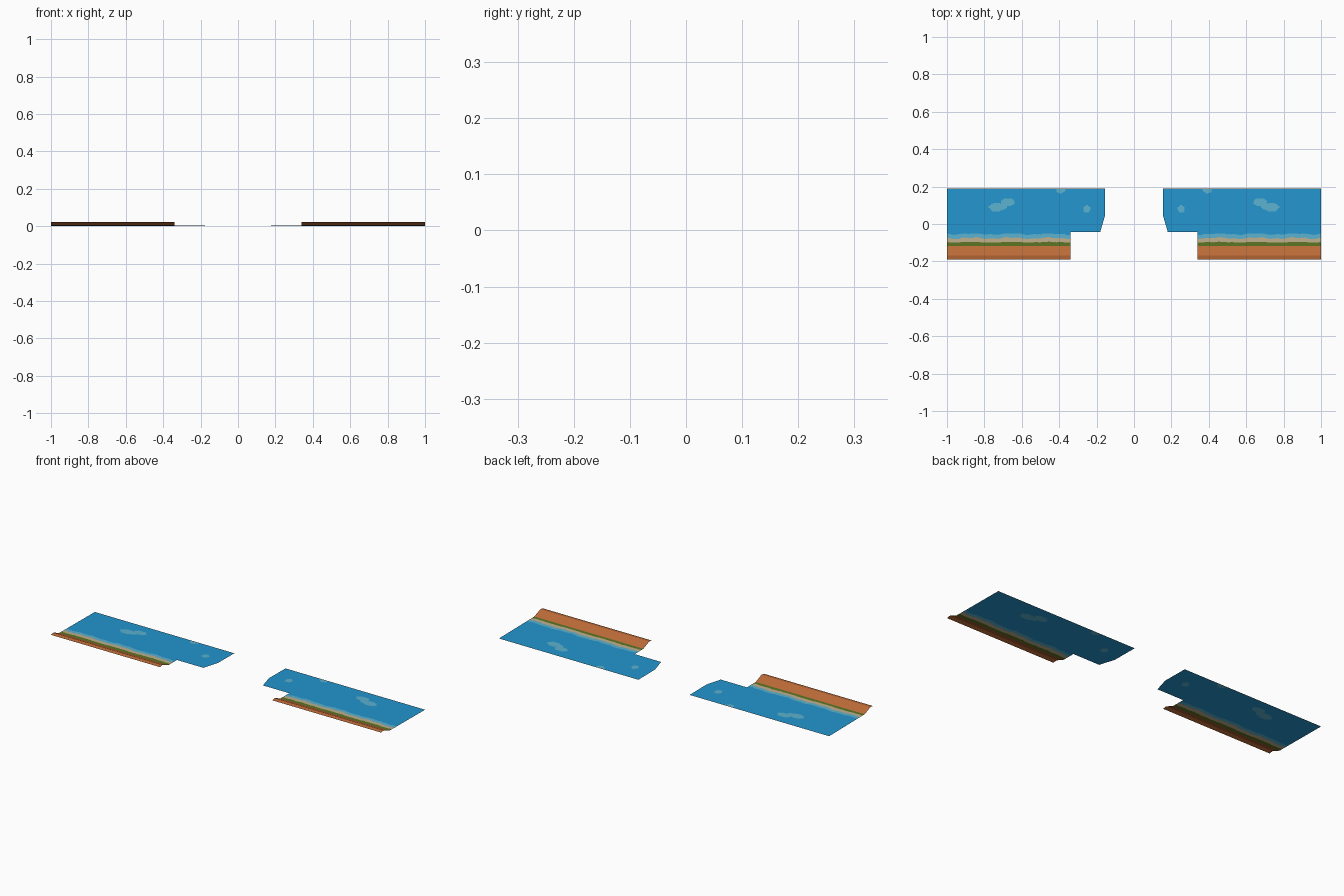
import bpy, bmesh, math, random
from mathutils import Vector

if "Cube" in bpy.data.objects:
    bpy.data.objects.remove(bpy.data.objects["Cube"])
random.seed(4)


def material(name, rgb):
    m = bpy.data.materials.new(name)
    lin = [((c / 255 + 0.055) / 1.055) ** 2.4 for c in rgb]
    m.diffuse_color = (*lin, 1)
    m.use_nodes = True
    m.node_tree.nodes["Principled BSDF"].inputs["Base Color"].default_value = m.diffuse_color
    return m


MATS = [material("sea blue", (35, 150, 207)), material("shallow blue", (92, 178, 207)),
        material("sand", (192, 176, 140)), material("grass green", (92, 118, 35)),
        material("earth orange", (188, 107, 55))]
SEA, SHALLOW, SAND, GRASS, EARTH = range(5)

# cross-section of the coast: (y, z) from front lip to open sea
PROFILE = [(-0.19, 0.020), (-0.168, 0.0235), (-0.117, 0.003), (0.19, 0.0)]


def height(y):
    for (y0, z0), (y1, z1) in zip(PROFILE, PROFILE[1:]):
        if y <= y1 + 1e-6:
            return z0 + (z1 - z0) * (y - y0) / (y1 - y0)
    return 0.0


def sheet(name, xs, ys, rule, cuts=()):
    """Surface over a grid, following the profile, coloured per face, mirrored over x = 0."""
    bm = bmesh.new()
    rows = [[bm.verts.new((x, y, height(y))) for x in xs] for y in ys]
    for a, b in zip(rows, rows[1:]):
        for i in range(len(xs) - 1):
            bm.faces.new((a[i], a[i + 1], b[i + 1], b[i]))
    for f in bm.faces:
        c = f.calc_center_median()
        f.material_index = rule(c.x, c.y)
    for p, n in cuts:
        bmesh.ops.bisect_plane(bm, geom=bm.verts[:] + bm.edges[:] + bm.faces[:],
                               plane_co=p, plane_no=n, clear_outer=True)
    me = bpy.data.meshes.new(name)
    bm.to_mesh(me)
    bm.free()
    ob = bpy.data.objects.new(name, me)
    for m in MATS:
        me.materials.append(m)
    bpy.context.collection.objects.link(ob)
    mod = ob.modifiers.new("mirror", 'MIRROR')
    mod.use_mirror_merge = False
    return ob


def spaced(a, b, n):
    return [a + (b - a) * i / n for i in range(n + 1)]


# pale patches in the sea: centre x, y, radius x, y
PATCHES = [(0.675, 0.117, 0.036, 0.021), (0.735, 0.090, 0.041, 0.023),
           (0.70, 0.095, 0.022, 0.016), (0.252, 0.080, 0.017, 0.020),
           (0.392, 0.185, 0.024, 0.023)]


def sea_rule(x, y):
    if y > 0.187:
        return SAND
    hit = any(((x - cx) / rx) ** 2 + ((y - cy) / ry) ** 2 < 1 for cx, cy, rx, ry in PATCHES)
    return SHALLOW if hit else SEA


# wandering shoreline bands
def shore_rule(x, y):
    wob = 0.003 * math.sin(x * 31) + 0.002 * math.sin(x * 83 + 1) + random.uniform(-0.001, 0.001)
    if y > -0.054 + wob:
        return SEA
    if y > -0.075 + wob:
        return SHALLOW
    if y > -0.098 + wob * 0.5:
        return SAND
    return GRASS if y > -0.118 + wob * 0.3 else EARTH


# open sea with its angled inner corner
corner = Vector((0.155, 0.045, 0))
slant = (Vector((-0.085, -0.025, 0)).normalized())
sheet("sea", spaced(0.155, 1, 140), spaced(-0.042, 0.188, 40) + [0.19], sea_rule,
      [(corner, slant)])

# shoreline bands, then the earth bank with its rolled lip
sheet("shoreline", spaced(0.34, 1, 110), spaced(-0.117, -0.042, 30), shore_rule)
sheet("earth_bank", spaced(0.34, 1, 4), [-0.19, -0.168, -0.117], lambda x, y: EARTH)
